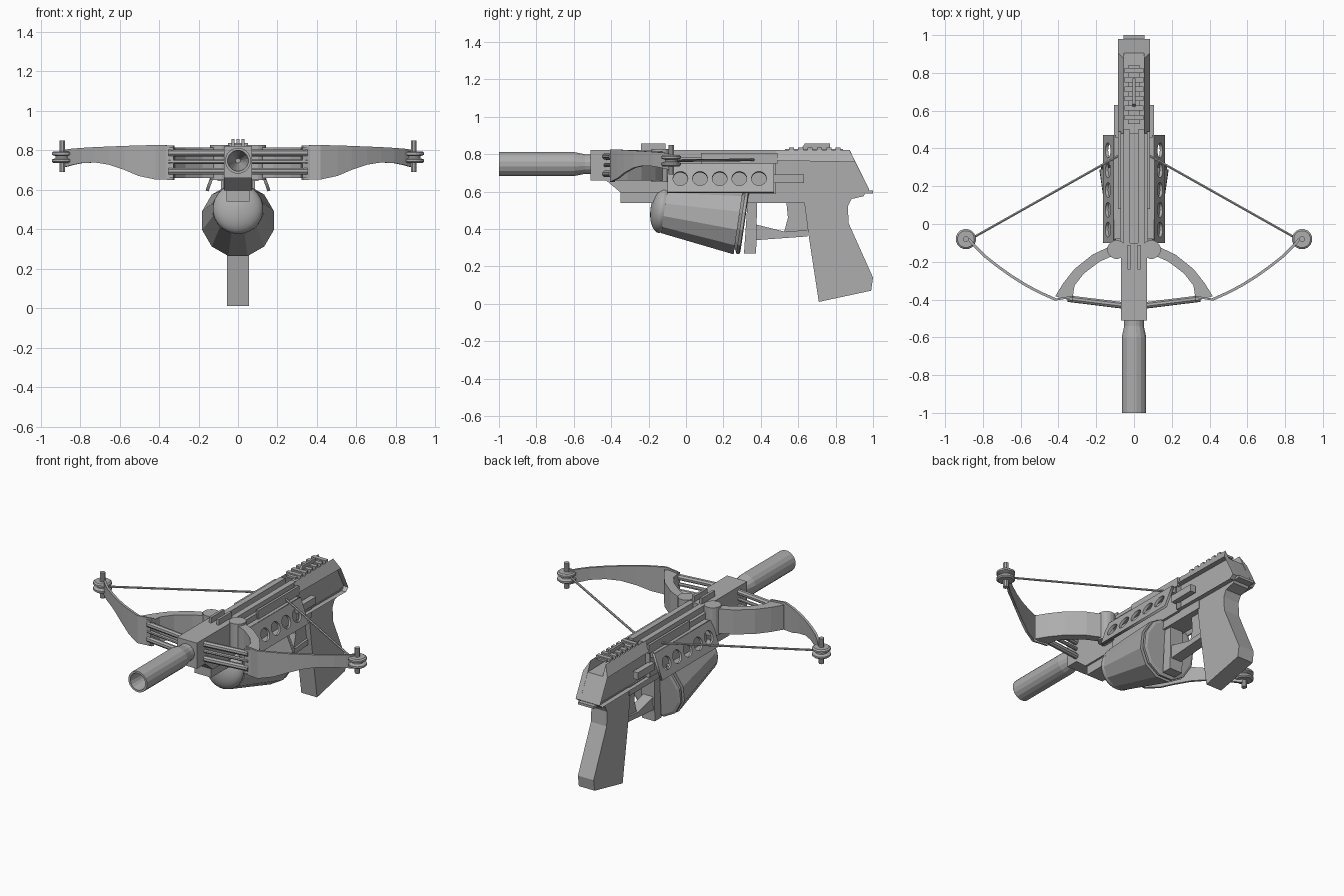
import bpy
import bmesh
from math import sin, cos, pi
from mathutils import Vector, Matrix

if "Cube" in bpy.data.objects:
    bpy.data.objects.remove(bpy.data.objects["Cube"])

metal = bpy.data.materials.new("plain_grey")
metal.use_nodes = True
GREY = (0.42, 0.42, 0.42, 1)
metal.diffuse_color = GREY
metal.node_tree.nodes["Principled BSDF"].inputs["Base Color"].default_value = GREY


def add_object(name, mesh):
    mesh.materials.clear()
    mesh.materials.append(metal)
    ob = bpy.data.objects.new(name, mesh)
    bpy.context.collection.objects.link(ob)
    return ob


def loft(name, sections, smooth=False):
    """Skin a list of equal-length closed sections and cap both ends."""
    bm = bmesh.new()
    rings = [[bm.verts.new(p) for p in s] for s in sections]
    n = len(rings[0])
    for a, b in zip(rings, rings[1:]):
        for i in range(n):
            j = (i + 1) % n
            bm.faces.new((a[i], a[j], b[j], b[i])).smooth = smooth
    bm.faces.new(rings[0])
    bm.faces.new(rings[-1])
    bmesh.ops.recalc_face_normals(bm, faces=bm.faces)
    mesh = bpy.data.meshes.new(name)
    bm.to_mesh(mesh)
    bm.free()
    return add_object(name, mesh)


def prism(name, outline, x0, x1):
    """Side outline of (y, z) points extruded across x."""
    return loft(name, [[(x, y, z) for y, z in outline] for x in (x0, x1)])


def box(name, x0, x1, y0, y1, z0, z1):
    return prism(name, [(y0, z0), (y1, z0), (y1, z1), (y0, z1)], x0, x1)


def lathe(name, origin, axis, stations, sides=12, smooth=False):
    """Rings of (distance, radius) along an axis."""
    turn = Vector((0, 0, 1)).rotation_difference(Vector(axis))
    rings = []
    for d, r in stations:
        ring = []
        for i in range(sides):
            a = 2 * pi * (i + 0.5) / sides
            ring.append(Vector(origin) + turn @ Vector((r * cos(a), r * sin(a), d)))
        rings.append(ring)
    return loft(name, rings, smooth)


def rod(name, start, end, radius, sides=8):
    span = Vector(end) - Vector(start)
    return lathe(name, start, span, [(0, radius), (span.length, radius)], sides)


def blade(name, stations):
    """Tall strip: each station is x, y, half thickness along x and y, bottom, top."""
    return loft(name, [[(x - tx, y - ty, lo), (x + tx, y + ty, lo),
                        (x + tx, y + ty, hi), (x - tx, y - ty, hi)]
                       for x, y, tx, ty, lo, hi in stations])


# Barrel with an open bore
lathe("barrel", (0, -1, 0.747), (0, 1, 0),
      [(0.3, 0.012), (0, 0.053), (0, 0.066), (0.4, 0.066), (0.46, 0.053), (0.52, 0.053)], 16)

# Receiver: front block, grooved middle and chamfered rear slide
box("front_receiver", -0.07, 0.07, -0.51, -0.1, 0.66, 0.822)
box("middle_receiver", -0.075, 0.075, -0.1, 0.48, 0.59, 0.785)
prism("front_underside", [(-0.44, 0.67), (-0.35, 0.595), (-0.1, 0.595), (-0.1, 0.67)], -0.07, 0.07)
box("front_lug", -0.058, 0.058, -0.35, -0.12, 0.54, 0.6)
box("lower_frame", -0.06, 0.06, -0.1, 0.65, 0.54, 0.6)
top_cut = [(0.48, 0.822), (0.875, 0.822), (0.98, 0.61), (0.955, 0.59), (0.48, 0.595)]
side_cut = [(0.48, 0.765), (0.905, 0.758)] + top_cut[2:]
loft("rear_slide", [[(x, y, z) for y, z in cut] for x, cut in
                    ((-0.052, top_cut), (-0.085, side_cut), (0.085, side_cut), (0.052, top_cut))])
box("rear_button", -0.055, 0.055, 0.94, 1.0, 0.59, 0.605)

# Top rail with teeth and a thin rear sight
box("top_rail", -0.032, 0.032, 0.53, 0.84, 0.815, 0.828)
for i in range(6):
    y = 0.55 + i * 0.05
    box("rail_tooth", -0.05, 0.05, y, y + 0.027, 0.815, 0.836)
prism("rear_sight", [(0.61, 0.82), (0.635, 0.856), (0.77, 0.856), (0.77, 0.82)], -0.007, 0.007)

# Grip, trigger and guard
prism("grip", [(0.63, 0.56), (0.655, 0.37), (0.71, 0.01), (0.99, 0.07), (1.0, 0.14), (0.87, 0.43),
               (0.865, 0.52), (0.885, 0.56), (0.95, 0.575), (0.96, 0.6), (0.63, 0.6)], -0.055, 0.055)
prism("trigger", [(0.535, 0.56), (0.545, 0.46), (0.525, 0.385), (0.57, 0.375), (0.65, 0.39),
                  (0.65, 0.56)], -0.022, 0.022)
prism("guard_front", [(0.33, 0.56), (0.31, 0.27), (0.375, 0.27), (0.38, 0.56)], -0.045, 0.045)
prism("guard_bar", [(0.37, 0.34), (0.65, 0.36), (0.65, 0.395), (0.53, 0.385), (0.37, 0.425)],
      -0.035, 0.035)

# Tilted drum with end cap and rounded nose
tilt = (0, 0.99, -0.145)
lathe("drum", (0, -0.115, 0.502), tilt, [(0, 0.122), (0, 0.13), (0.4, 0.188), (0.4, 0.17)], 12)
lathe("drum_end_cap", (0, 0.28, 0.444), tilt, [(0, 0.15), (0.015, 0.182), (0.03, 0.182), (0.035, 0.165)])
nose = [(-0.065 * cos(t * pi / 16), max(0.004, 0.128 * sin(t * pi / 16))) for t in range(9)]
lathe("drum_nose", (0, -0.125, 0.503), tilt, nose + [(0.03, 0.11)], 24, True)


def vented_plate(name, side):
    """Slanted side plate with a row of round holes."""
    curve = bpy.data.curves.new(name, "CURVE")
    curve.dimensions = "2D"
    curve.fill_mode = "BOTH"
    curve.extrude = 0.008
    loops = [[(-0.1, 0), (0.47, 0), (0.47, 0.163), (-0.1, 0.163)]]
    for k in range(5):
        loops.append([(-0.03 + 0.105 * k + 0.04 * cos(a * pi / 8), 0.078 + 0.04 * sin(a * pi / 8))
                      for a in range(16)])
    for pts in loops:
        spline = curve.splines.new("POLY")
        spline.points.add(len(pts) - 1)
        for p, (u, v) in zip(spline.points, pts):
            p.co = (u, v, 0, 1)
        spline.use_cyclic_u = True
    temp = bpy.data.objects.new("plate_outline", curve)
    bpy.context.collection.objects.link(temp)
    graph = bpy.context.evaluated_depsgraph_get()
    mesh = bpy.data.meshes.new_from_object(temp.evaluated_get(graph))
    bpy.data.objects.remove(temp)
    along = Vector((0, 1, 0))
    up = Vector((-0.055 * side, 0, 0.153)).normalized()
    frame = Matrix((along, up, along.cross(up))).transposed().to_4x4()
    mesh.transform(Matrix.Translation((0.157 * side, 0, 0.594)) @ frame)
    bm = bmesh.new()
    bm.from_mesh(mesh)
    bmesh.ops.remove_doubles(bm, verts=bm.verts, dist=0.0001)
    bmesh.ops.recalc_face_normals(bm, faces=bm.faces)
    bm.to_mesh(mesh)
    bm.free()
    add_object(name, mesh)


# Everything that appears on both sides
for side, label in ((1, "left"), (-1, "right")):
    s = side

    def pair(name, x0, x1, *rest):
        box(label + "_" + name, s * x0, s * x1, *rest)

    vented_plate(label + "_vented_plate", s)
    pair("plate_mount", 0.07, 0.105, -0.08, 0.46, 0.715, 0.75)
    pair("groove_rail", 0.02, 0.055, -0.1, 0.5, 0.78, 0.822)
    pair("upper_side_rail", 0.07, 0.085, 0.08, 0.49, 0.75, 0.805)
    pair("side_bar", 0.07, 0.105, 0.46, 0.63, 0.645, 0.69)
    pair("front_sight_post", 0.018, 0.034, -0.24, -0.11, 0.815, 0.858)

    # Pivot, inner arm and cross rods
    rod(label + "_pivot", (s * 0.092, -0.135, 0.65), (s * 0.092, -0.135, 0.827), 0.05, 16)
    arm = [(0.1, -0.135, 0.02, 0.02), (0.2, -0.18, 0.02, 0.018), (0.29, -0.25, 0.025, 0.012),
           (0.345, -0.32, 0.03, 0.006), (0.372, -0.395, 0.045, 0.012)]
    blade(label + "_inner_arm", [(s * x, y, s * tx, ty, 0.66, 0.815) for x, y, tx, ty in arm])
    for z, r in ((0.787, 0.018), (0.742, 0.011), (0.694, 0.018)):
        rod(label + "_cross_rod", (s * 0.05, -0.432, z), (s * 0.35, -0.395, z), r)

    # Tapered outer limb
    limb = [(0.325, -0.385, 0.65, 0.825), (0.415, -0.4, 0.652, 0.826), (0.5, -0.362, 0.67, 0.825),
            (0.57, -0.325, 0.7, 0.822), (0.65, -0.275, 0.727, 0.819), (0.72, -0.225, 0.738, 0.816),
            (0.79, -0.17, 0.735, 0.812), (0.84, -0.12, 0.725, 0.808), (0.875, -0.08, 0.715, 0.803)]
    blade(label + "_outer_limb", [(s * x, y, s * 0.004, -0.006, lo, hi) for x, y, lo, hi in limb])

    # Pulley wheel and its pin
    wheel = [(0.735, 0.045), (0.742, 0.054), (0.753, 0.054), (0.76, 0.034), (0.77, 0.034),
             (0.777, 0.054), (0.788, 0.054), (0.795, 0.045)]
    lathe(label + "_pulley", (s * 0.89, -0.08, 0), (0, 0, 1), wheel, 16)
    rod(label + "_pulley_pin", (s * 0.89, -0.08, 0.69), (s * 0.89, -0.08, 0.85), 0.016)

    # Bowstring running back to the groove
    rod(label + "_string", (s * 0.875, -0.085, 0.765), (s * 0.04, 0.385, 0.77), 0.007, 6)

rod("string_catch", (-0.06, 0.375, 0.77), (0.06, 0.375, 0.77), 0.012)
